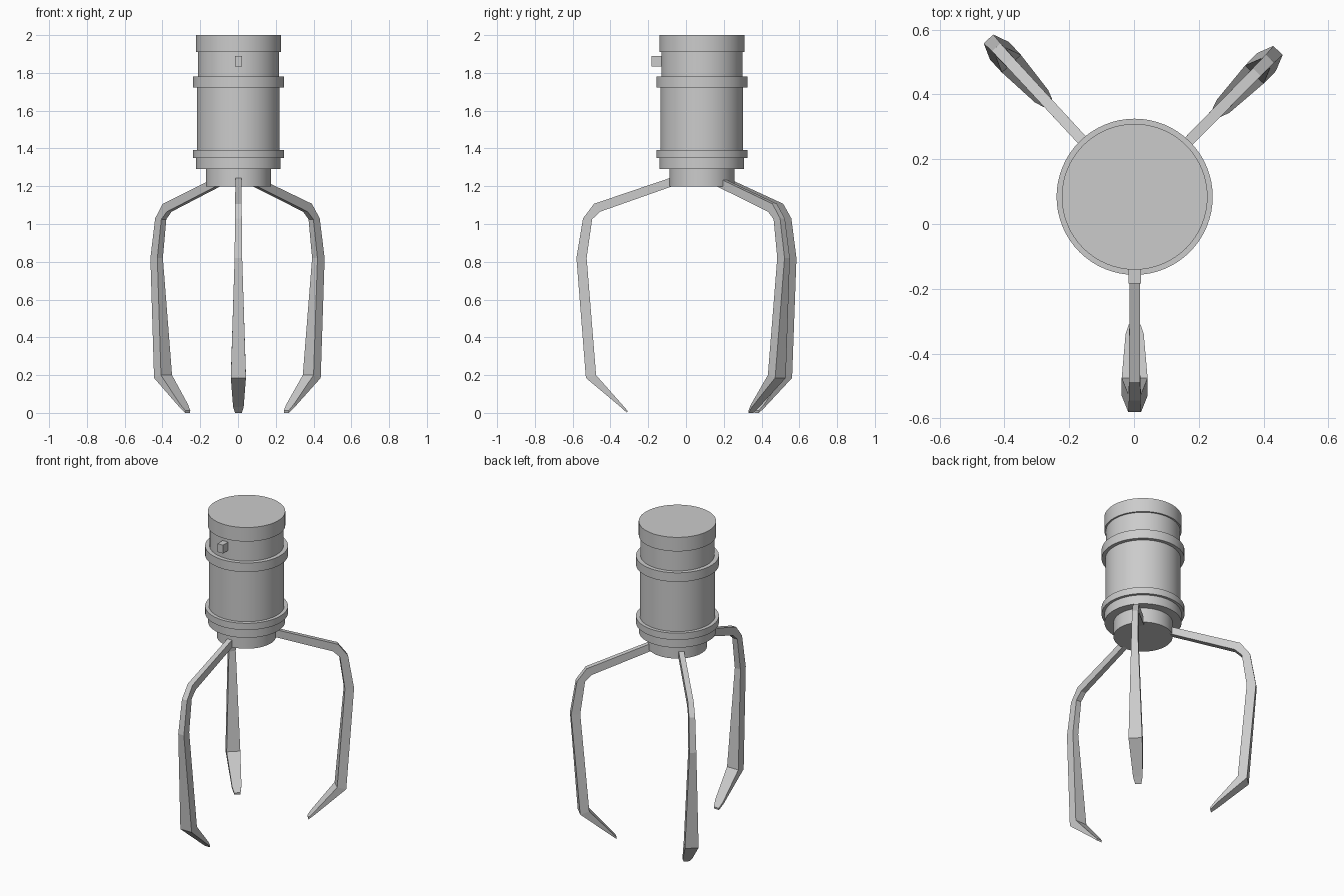
import bpy, bmesh, math
from mathutils import Matrix

if "Cube" in bpy.data.objects:
    bpy.data.objects.remove(bpy.data.objects["Cube"])

CX, CY = 0.002, 0.084  # axis of the housing


def add_object(name, bm, smooth=False):
    bmesh.ops.recalc_face_normals(bm, faces=bm.faces)
    me = bpy.data.meshes.new(name)
    bm.to_mesh(me)
    bm.free()
    ob = bpy.data.objects.new(name, me)
    bpy.context.collection.objects.link(ob)
    if smooth:
        bpy.ops.object.select_all(action='DESELECT')
        ob.select_set(True)
        bpy.context.view_layer.objects.active = ob
        bpy.ops.object.shade_smooth_by_angle(angle=math.radians(30))
    return ob


def drum(name, radius, z0, z1):
    bm = bmesh.new()
    bmesh.ops.create_cone(bm, cap_ends=True, segments=64, radius1=radius, radius2=radius,
                          depth=z1 - z0, matrix=Matrix.Translation((CX, CY, (z0 + z1) / 2)))
    return add_object(name, bm, True)


# Stacked cylindrical housing
drum("top_cap", 0.225, 1.91, 2.0)
drum("upper_neck", 0.215, 1.78, 1.91)
drum("upper_ring", 0.241, 1.722, 1.78)
drum("main_body", 0.219, 1.393, 1.722)
drum("lower_ring", 0.241, 1.35, 1.393)
drum("lower_collar", 0.224, 1.292, 1.35)
drum("finger_base", 0.172, 1.198, 1.292)

# Small knob on the front of the neck
bm = bmesh.new()
bmesh.ops.create_cube(bm, size=1, matrix=Matrix.Translation((CX, -0.15, 1.862))
                      @ Matrix.Diagonal((0.038, 0.066, 0.054, 1)))
add_object("front_knob", bm)

# Finger cross-sections: outer r, z, inner r, z, half width
SECTIONS = [
    (0.150, 1.250, 0.150, 1.202, 0.016),
    (0.571, 1.107, 0.539, 1.065, 0.017),
    (0.629, 1.030, 0.581, 1.025, 0.018),
    (0.664, 0.820, 0.610, 0.820, 0.020),
    (0.614, 0.185, 0.560, 0.200, 0.040),
    (0.430, 0.031, 0.423, 0.045, 0.028),
    (0.396, 0.000, 0.394, 0.012, 0.018),
]


def finger(name, px, py, angle):
    bm = bmesh.new()
    rings = []
    for ro, zo, ri, zi, w in SECTIONS:
        rings.append([bm.verts.new(p) for p in
                      ((ro, -w, zo), (ro, w, zo), (ri, w, zi), (ri, -w, zi))])
    for a, b in zip(rings, rings[1:]):
        for i in range(4):
            j = (i + 1) % 4
            bm.faces.new((a[i], a[j], b[j], b[i]))
    bm.faces.new(rings[0])
    bm.faces.new(rings[-1])
    bm.transform(Matrix.Translation((px, py, 0)) @ Matrix.Rotation(math.radians(angle), 4, 'Z'))
    return add_object(name, bm)


# Three claw fingers
finger("front_finger", CX, CY, -90)
finger("right_finger", -0.021, 0.062, 45.5)
finger("left_finger", CX, CY, 132.8)
